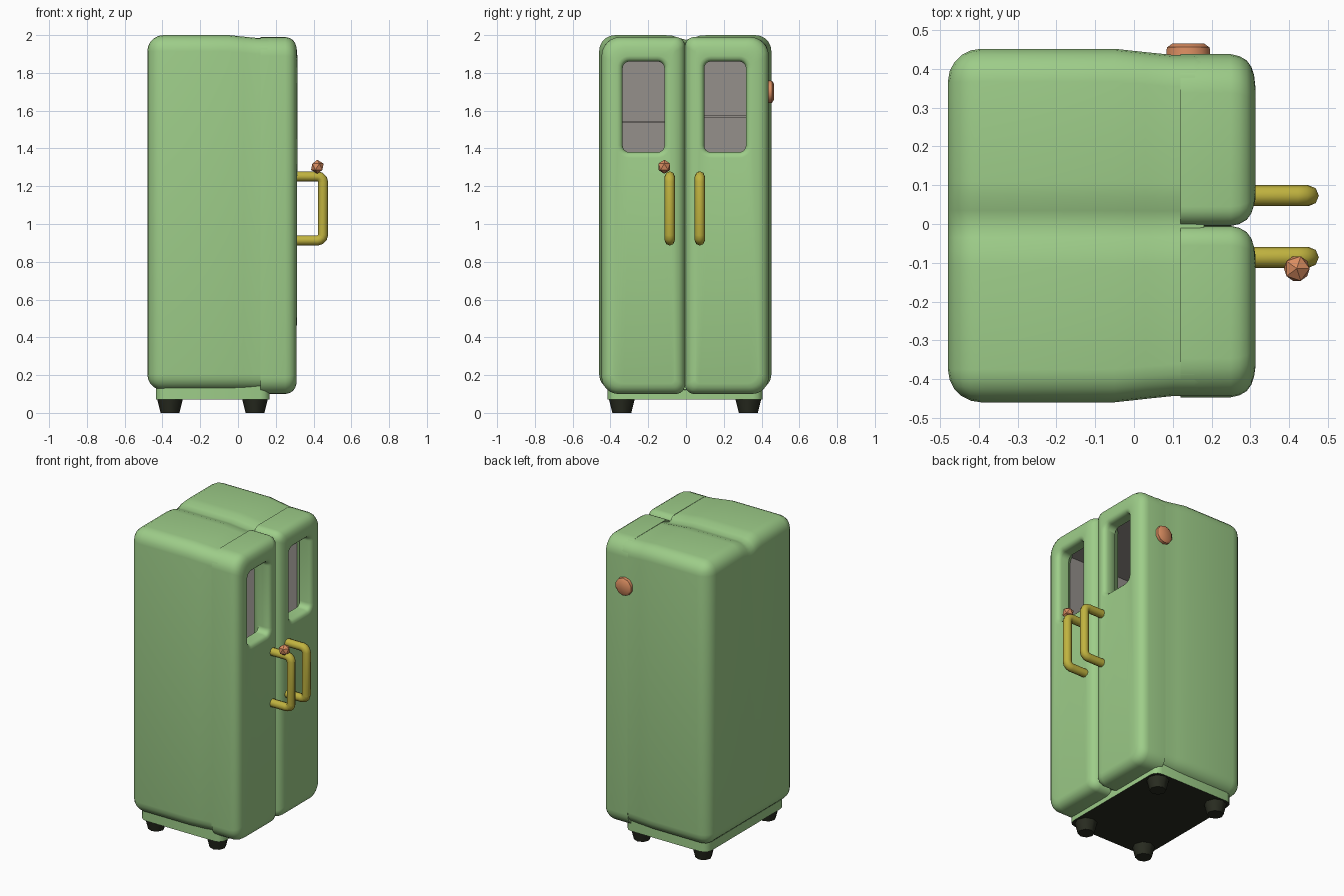
import bpy, bmesh, math
from mathutils import Matrix, Vector

cube = bpy.data.objects.get("Cube")
if cube:
    bpy.data.objects.remove(cube)


def material(name, rgb):
    m = bpy.data.materials.new(name)
    m.use_nodes = True
    m.diffuse_color = (*rgb, 1)
    bsdf = next(n for n in m.node_tree.nodes if n.type == 'BSDF_PRINCIPLED')
    bsdf.inputs["Base Color"].default_value = (*rgb, 1)
    bsdf.inputs["Roughness"].default_value = 0.6
    return m


GREEN = material("mint_green", (0.34, 0.61, 0.25))
YELLOW = material("mustard_yellow", (0.53, 0.45, 0.05))
ORANGE = material("copper_orange", (0.71, 0.27, 0.12))
GREY = material("warm_grey", (0.30, 0.28, 0.26))
DARK = material("near_black", (0.022, 0.025, 0.015))


def finish(bm, name, mats, smooth=True):
    me = bpy.data.meshes.new(name)
    bm.to_mesh(me)
    bm.free()
    for m in mats:
        me.materials.append(m)
    ob = bpy.data.objects.new(name, me)
    bpy.context.collection.objects.link(ob)
    if smooth:
        bpy.ops.object.select_all(action='DESELECT')
        ob.select_set(True)
        bpy.context.view_layer.objects.active = ob
        bpy.ops.object.shade_smooth_by_angle(angle=math.radians(45))
    return ob


def box(lo, hi, radius=0, segments=4):
    lo, hi = Vector(lo), Vector(hi)
    bm = bmesh.new()
    size = Matrix.Diagonal((*(hi - lo), 1))
    bmesh.ops.create_cube(bm, size=1, matrix=Matrix.Translation((lo + hi) / 2) @ size)
    if radius:
        bmesh.ops.bevel(bm, geom=bm.edges[:], offset=radius, segments=segments,
                        profile=0.5, affect='EDGES')
    return bm


def cut(bm, co, no, **kw):
    bmesh.ops.bisect_plane(bm, geom=bm.verts[:] + bm.edges[:] + bm.faces[:],
                           plane_co=co, plane_no=no, **kw)


# Cabinet shell: rounded box, open behind the doors, with a valley along the top
bm = box((-0.48, -0.46, 0.12), (0.24, 0.452, 2.0), 0.085, 5)
for y in (-0.11, -0.07, -0.035, 0, 0.035, 0.07, 0.11):
    cut(bm, (0, y, 0), (0, 1, 0))
for x in (-0.05, 0.03, 0.1):
    cut(bm, (x, 0, 0), (1, 0, 0))
cut(bm, (0.18, 0, 0), (1, 0, 0), clear_outer=True)
for v in bm.verts:
    if v.co.z > 1.9:
        v.co.z -= 0.025 * math.exp(-(v.co.y / 0.05) ** 2)
    t = min(1, max(0, (v.co.x + 0.05) / 0.15))
    t = t * t * (3 - 2 * t)
    v.co.y *= 1 - 0.035 * t
    if v.co.z > 1:
        v.co.z -= 0.015 * t
finish(bm, "cabinet", [GREEN])

# Inner liner facing inward, with a narrow ledge
bm = box((-0.36, -0.41, 0.25), (0.19, 0.41, 1.92))
bmesh.ops.delete(bm, geom=[f for f in bm.faces if f.normal.x > 0.5], context='FACES')
bmesh.ops.reverse_faces(bm, faces=bm.faces[:])
finish(bm, "liner", [GREY], False)
for name, y0, y1, z in (("right_ledge", -0.41, 0, 1.54), ("left_ledge", 0, 0.41, 1.57)):
    finish(box((-0.36, y0, z - 0.006), (-0.32, y1, z + 0.006)), name, [GREY], False)


def ring(bm, x, y0, y1, z0, z1, radii):
    # Rounded rectangle; radii run bottom-low, bottom-high, top-high, top-low
    verts = []
    corners = ((y0, z0, 1, 1), (y1, z0, -1, 1), (y1, z1, -1, -1), (y0, z1, 1, -1))
    for k, ((y, z, sy, sz), r) in enumerate(zip(corners, radii)):
        for i in range(7):
            a = math.pi + (k + i / 6) * math.pi / 2
            verts.append(bm.verts.new((x, y + sy * r + r * math.cos(a),
                                       z + sz * r + r * math.sin(a))))
    return verts


# Doors: closed loft from the outer rim to the window opening
def door(name, y0, y1, radii, wy0, wy1):
    bm = bmesh.new()
    rings = []
    for inset, x in ((0, 0.12), (0, 0.25), (0.005, 0.272), (0.016, 0.291),
                     (0.033, 0.303), (0.055, 0.31)):
        rings.append(ring(bm, x, y0 + inset, y1 - inset, 0.1 + inset, 1.99 - inset,
                          [max(r - inset * 0.5, 0.015) for r in radii]))
    for out, x in ((0.03, 0.314), (0.014, 0.31), (0.004, 0.3), (0, 0.285), (0, 0.23)):
        rings.append(ring(bm, x, wy0 - out, wy1 + out, 1.38 - out, 1.86 + out,
                          [0.035 + out] * 4))
    n = len(rings[0])
    for a, b in zip(rings, rings[1:] + rings[:1]):
        for i in range(n):
            j = (i + 1) % n
            bm.faces.new((a[i], a[j], b[j], b[i]))
    bmesh.ops.recalc_face_normals(bm, faces=bm.faces[:])
    finish(bm, name, [GREEN])


door("right_door", -0.447, -0.005, (0.09, 0.05, 0.05, 0.1), -0.335, -0.115)
door("left_door", -0.005, 0.438, (0.05, 0.09, 0.1, 0.05), 0.097, 0.317)

# Plinth with a dark underside
bm = box((-0.435, -0.415, 0.07), (0.168, 0.405, 0.17))
bmesh.ops.bevel(bm, geom=[e for e in bm.edges
                          if abs(e.verts[0].co.z - e.verts[1].co.z) > 0.05],
                offset=0.05, segments=3, profile=0.5, affect='EDGES')
for f in bm.faces:
    f.material_index = int(f.normal.z < -0.5)
finish(bm, "plinth", [GREEN, DARK])


def cone(name, mat, loc, r1, r2, depth, sides, rot=None):
    bm = bmesh.new()
    m = Matrix.Translation(loc) @ (rot or Matrix())
    bmesh.ops.create_cone(bm, cap_ends=True, segments=sides, radius1=r1, radius2=r2,
                          depth=depth, matrix=m)
    return finish(bm, name, [mat])


# Feet
for end, x in (("back", -0.36), ("front", 0.09)):
    for side, y in (("right", -0.34), ("left", 0.33)):
        cone(f"{end}_{side}_foot", DARK, (x, y, 0.04), 0.05, 0.07, 0.08, 8)


# Handles: bent tubes with rounded corners
def handle(name, y):
    cu = bpy.data.curves.new(name, 'CURVE')
    cu.dimensions = '3D'
    cu.bevel_depth = 0.027
    cu.bevel_resolution = 2
    cu.use_fill_caps = True
    top, bottom, out, r = 1.252, 0.913, 0.45, 0.03
    pts = [(0.28, top)]
    for cz, start in ((top - r, 90), (bottom + r, 0)):
        for i in range(4):
            a = math.radians(start - 30 * i)
            pts.append((out - r + r * math.cos(a), cz + r * math.sin(a)))
    pts.append((0.28, bottom))
    sp = cu.splines.new('POLY')
    sp.points.add(len(pts) - 1)
    for p, (x, z) in zip(sp.points, pts):
        p.co = (x, y, z, 1)
    sp.use_smooth = True
    cu.materials.append(YELLOW)
    ob = bpy.data.objects.new(name, cu)
    bpy.context.collection.objects.link(ob)


handle("right_handle", -0.086)
handle("left_handle", 0.073)

# Small faceted ball resting on the right handle
bm = bmesh.new()
bmesh.ops.create_icosphere(bm, subdivisions=1, radius=0.037,
                           matrix=Matrix.Translation((0.42, -0.115, 1.303)))
finish(bm, "handle_ball", [ORANGE], False)

# Round button on the left side
turn = Matrix.Rotation(-math.pi / 2, 4, 'X')
cone("side_button", ORANGE, (0.14, 0.443, 1.7), 0.06, 0.058, 0.026, 10, turn)
cone("side_button_cap", ORANGE, (0.14, 0.46, 1.7), 0.058, 0.044, 0.01, 10, turn)
